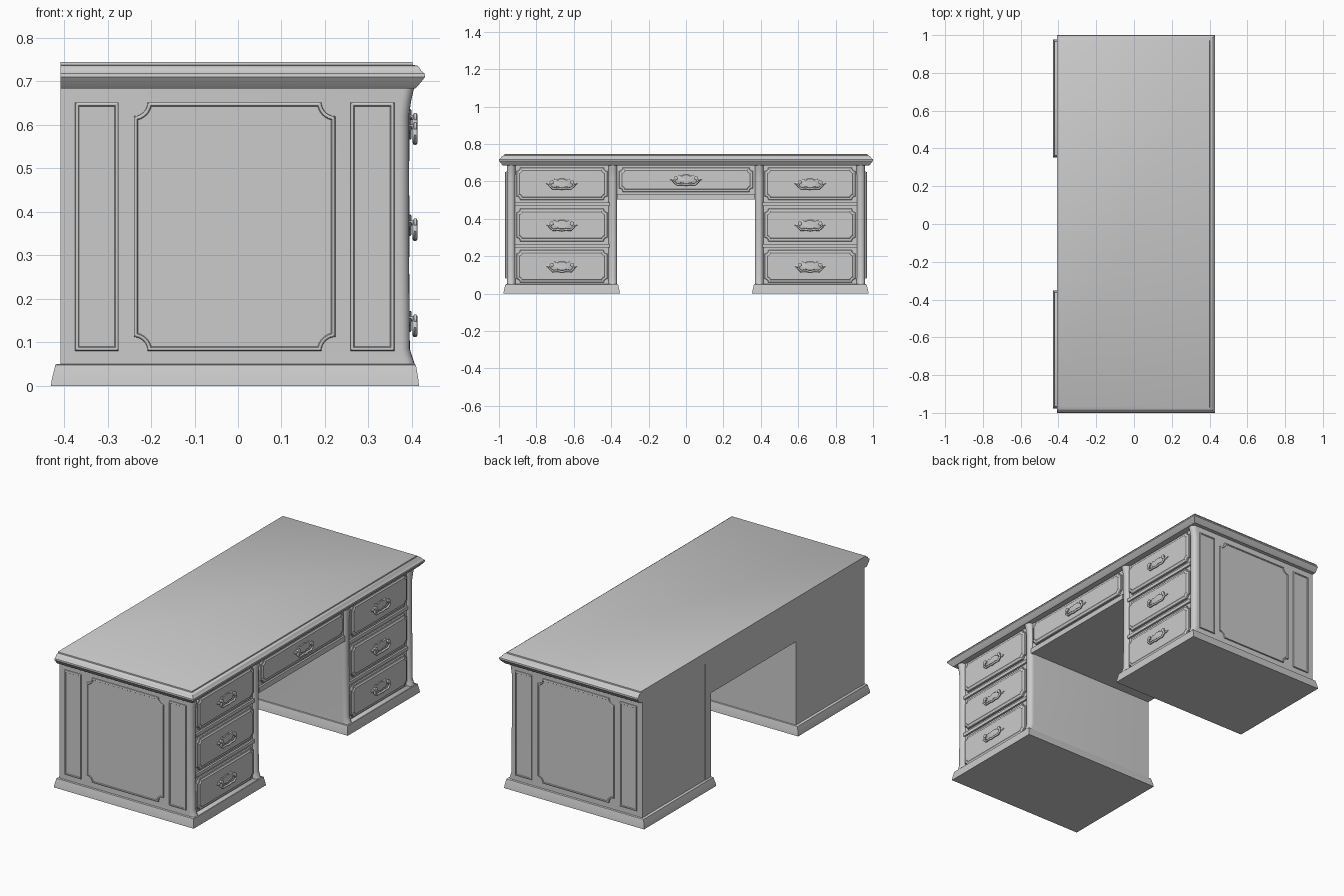
import bpy, bmesh, math
from mathutils import Vector

cube = bpy.data.objects.get("Cube")
if cube:
    bpy.data.objects.remove(cube)

wood = bpy.data.materials.new("plain_grey")
wood.use_nodes = True
GREY = (0.6, 0.6, 0.6, 1)
wood.diffuse_color = GREY
wood.node_tree.nodes["Principled BSDF"].inputs["Base Color"].default_value = GREY


def finish(obj, angle=35):
    bpy.ops.object.select_all(action='DESELECT')
    obj.select_set(True)
    bpy.context.view_layer.objects.active = obj
    bpy.ops.object.shade_smooth_by_angle(angle=math.radians(angle))


def loft(name, rings, angle=35):
    """Closed solid through rings of equal point count."""
    bm = bmesh.new()
    rows = [[bm.verts.new(p) for p in ring] for ring in rings]
    n = len(rows[0])
    for a, b in zip(rows, rows[1:]):
        for i in range(n):
            j = (i + 1) % n
            bm.faces.new((a[i], a[j], b[j], b[i]))
    bm.faces.new(rows[0])
    bm.faces.new(rows[-1])
    bmesh.ops.recalc_face_normals(bm, faces=bm.faces)
    mesh = bpy.data.meshes.new(name)
    bm.to_mesh(mesh)
    bm.free()
    mesh.materials.append(wood)
    obj = bpy.data.objects.new(name, mesh)
    bpy.context.collection.objects.link(obj)
    finish(obj, angle)


def rect(x0, x1, y0, y1, z):
    return [(x0, y0, z), (x1, y0, z), (x1, y1, z), (x0, y1, z)]


def box(name, x0, x1, y0, y1, z0, z1):
    loft(name, [rect(x0, x1, y0, y1, z0), rect(x0, x1, y0, y1, z1)])


def notched(u0, u1, v0, v1, r, d):
    """Rectangle inset by d, with concave round corners of radius r."""
    if r == 0:
        return [(u0 + d, v0 + d), (u1 - d, v0 + d), (u1 - d, v1 - d), (u0 + d, v1 - d)]
    start = math.asin(d / (r + d))
    pts = []
    for k, (cu, cv) in enumerate([(u0, v0), (u1, v0), (u1, v1), (u0, v1)]):
        for i in range(7):
            t = math.pi / 2 - start - (math.pi / 2 - 2 * start) * i / 6 + k * math.pi / 2
            pts.append((cu + (r + d) * math.cos(t), cv + (r + d) * math.sin(t)))
    return pts


def panel(name, place, area, r, layers):
    """Stepped panel: layers are (inset, height) pairs."""
    loft(name, [[place(u, v, h) for u, v in notched(*area, r, d)] for d, h in layers], 25)


def on_front(u, v, h):
    return (0.378 + h, u, v)


MOULDING = [(0, -0.004), (0.001, 0.007), (0.004, 0.009), (0.008, 0.009), (0.01, 0.006)]
RAISED = [(0, -0.003), (0, 0.008), (0.003, 0.011), (0.012, 0.012), (0.017, 0.016)]


def handle(y, z):
    # Winged back plate
    half = [(0.085, 0), (0.07, 0.01), (0.058, 0.006), (0.045, 0.026),
            (0.025, 0.02), (0.012, 0.027)]
    upper = half + [(-u, v) for u, v in reversed(half)]
    lower = [(u, -v * 0.8) for u, v in reversed(upper[1:-1])]
    outline = upper + lower
    loft("handle_plate", [[(x, y + u * s, z + v * s) for u, v in outline]
                          for x, s in ((0.388, 1), (0.396, 1), (0.399, 0.9))])
    # Posts with rounded ends
    for s in (-1, 1):
        post = []
        for x, r in ((0.39, 0.006), (0.402, 0.006), (0.405, 0.011), (0.41, 0.011), (0.413, 0.005)):
            post.append([(x, y + s * 0.055 + r * math.cos(a * math.pi / 5),
                          z + 0.008 + r * math.sin(a * math.pi / 5)) for a in range(10)])
        loft("handle_post", post, 50)
    # Hanging bail
    path = [(-0.055, 0.008), (-0.066, -0.01), (-0.048, -0.026), (-0.02, -0.024), (0, -0.028),
            (0.02, -0.024), (0.048, -0.026), (0.066, -0.01), (0.055, 0.008)]
    pts = [Vector((0.407, y + u, z + v)) for u, v in path]
    rings = []
    for i, p in enumerate(pts):
        t = (pts[min(i + 1, len(pts) - 1)] - pts[max(i - 1, 0)]).normalized()
        out = Vector((1, 0, 0))
        side = t.cross(out)
        rings.append([p + 0.006 * (math.cos(a * math.pi / 4) * out + math.sin(a * math.pi / 4) * side)
                      for a in range(8)])
    loft("handle_bail", rings, 60)


def drawer(name, y0, y1, z0, z1):
    panel(name, on_front, (y0, y1, z0, z1), 0.02, RAISED)
    handle((y0 + y1) / 2, (z0 + z1) / 2)


def side_board(name, y0, y1):
    # Upright board with a half-round front edge, flared at foot and head
    r = (y1 - y0) / 2
    mid = (y0 + y1) / 2
    arc = [-math.pi / 2 + math.pi * i / 10 for i in range(11)]
    rings = []
    for z, x in ((0.045, 0.408), (0.06, 0.403), (0.085, 0.395), (0.35, 0.393),
                 (0.62, 0.393), (0.655, 0.398), (0.69, 0.406)):
        ring = [(x - r + r * math.cos(a), mid + r * math.sin(a), z) for a in arc]
        rings.append(ring + [(-0.408, y1, z), (-0.408, y0, z)])
    loft(name, rings, 40)


# Tabletop with moulded front and ends, flat back
edge = [(0.408, 0.684), (0.414, 0.69), (0.424, 0.702), (0.43, 0.71), (0.429, 0.718),
        (0.421, 0.724), (0.418, 0.73), (0.412, 0.736), (0.402, 0.738), (0.401, 0.744), (0.399, 0.745)]
loft("tabletop", [rect(-0.408, x, -x - 0.57, x + 0.57, z) for x, z in edge], 40)

for s in (-1, 1):
    side = "left" if s > 0 else "right"

    def span(a, b):
        return sorted((s * a, s * b))

    # Plinth
    rings = []
    for d, z in ((0, 0), (0.002, 0.015), (0.007, 0.035), (0.01, 0.048), (0.013, 0.05)):
        y0, y1 = span(0.353 + d, 0.976 - d)
        rings.append(rect(-0.43 + d, 0.416 - d * 0.7, y0, y1, z))
    loft(side + "_plinth", rings)

    # Pedestal carcass and its upright boards
    box(side + "_pedestal", -0.406, 0.378, *span(0.413, 0.93), 0.045, 0.69)
    side_board(side + "_outer_board", *span(0.912, 0.958))
    side_board(side + "_inner_board", *span(0.368, 0.415))

    # Drawers and the rails between them
    y0, y1 = span(0.42, 0.907)
    for i, z in enumerate((0.058, 0.279, 0.5)):
        drawer(f"{side}_drawer_{i + 1}", y0, y1, z, z + 0.175)
        if i:
            box(side + "_rail", 0.37, 0.388, *span(0.41, 0.915), z - 0.032, z - 0.014)

    # Moulded panels on the end
    def on_end(u, v, h):
        return (u, s * (0.958 + h), v)

    panel(side + "_end_back_panel", on_end, (-0.375, -0.274, 0.08, 0.652), 0, MOULDING)
    panel(side + "_end_front_panel", on_end, (0.258, 0.36, 0.08, 0.652), 0, MOULDING)
    panel(side + "_end_middle_panel", on_end, (-0.24, 0.224, 0.08, 0.652), 0.032, MOULDING)

# Centre section over the knee space
box("centre_carcass", -0.406, 0.378, -0.37, 0.37, 0.505, 0.69)
box("centre_rail", 0.37, 0.388, -0.37, 0.37, 0.503, 0.532)
drawer("centre_drawer", -0.358, 0.358, 0.543, 0.675)
